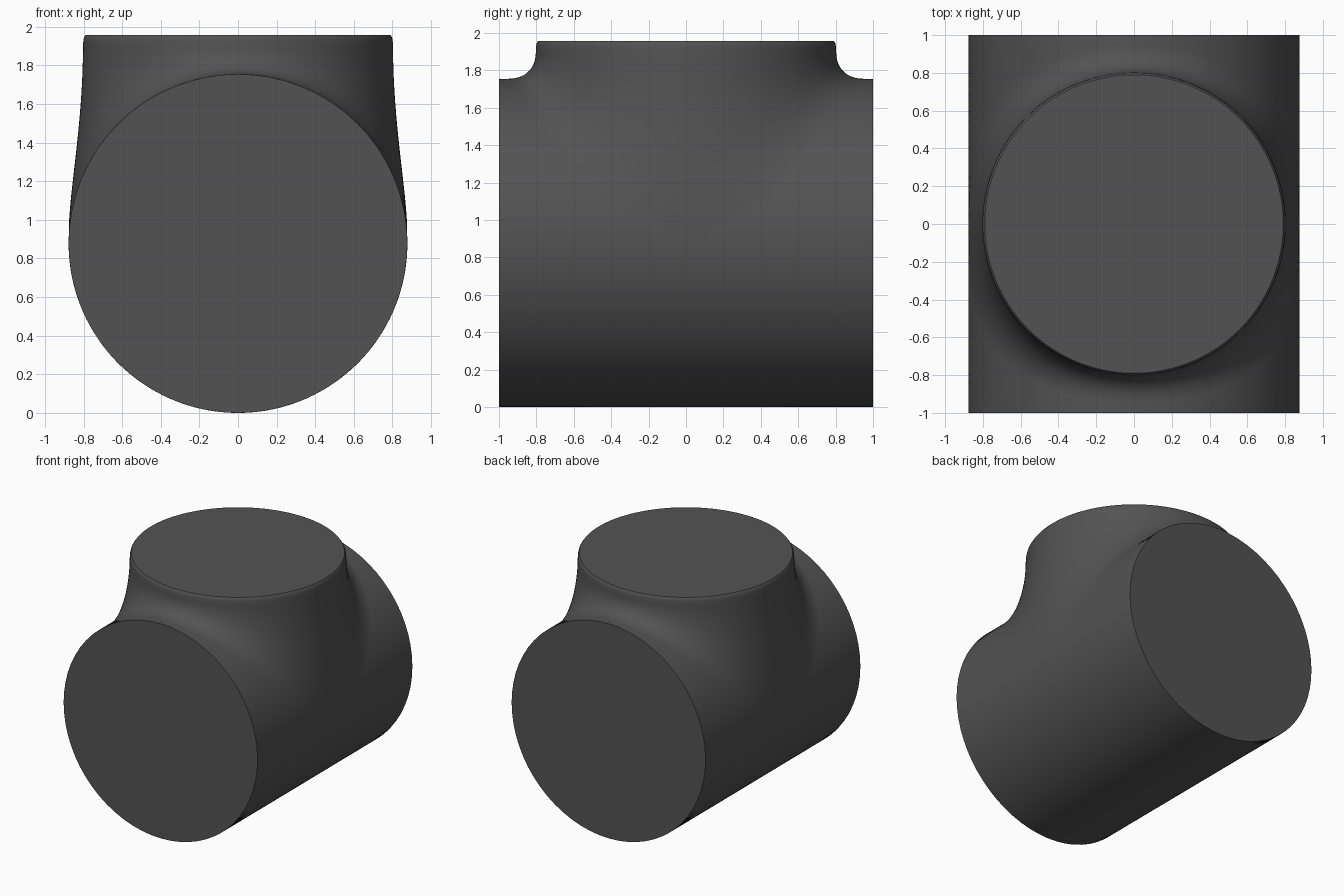
import bpy, bmesh
from math import sin, cos, pi, sqrt, asin
from mathutils import Vector

if "Cube" in bpy.data.objects:
    bpy.data.objects.remove(bpy.data.objects["Cube"])

R, NECK = 0.8775, 0.803       # body radius, neck radius
N, BLEND, BODY = 256, 20, 48  # segments around, blend rings, body rings


def on_body(a, y):
    """Point on the horizontal body, angle a measured from its top line."""
    return Vector((R * sin(a), y, R + R * cos(a)))


def footprint(t):
    """Where the blend meets the body, as (angle, y)."""
    return asin(NECK * cos(t) / R) + 0.36 * cos(t), 0.95 * sin(t)


def outer(i):
    """Walk the edge of the unrolled body sheet, as (angle, y)."""
    q = N // 4
    k, f = divmod((i + q // 2) % N, q)
    s = 2 * f / q - 1
    return [(pi, s), (-pi * s, 1), (-pi, -s), (pi * s, -1)][k]


def column(i):
    """Profile from the top rim, down the neck and blend, out over the body."""
    t = 2 * pi * i / N
    c, s = cos(t), sin(t)
    pts = [Vector((r * c, r * s, z)) for r, z in ((0.79, 1.957), (0.798, 1.945), (0.801, 1.93))]
    # fillet between neck and body, swelling slightly at the sides
    a0, y0 = footprint(t)
    p0 = Vector((NECK * c, NECK * s, 1.9))
    p3 = on_body(a0, y0)
    corner = Vector((NECK * c, NECK * s, R + sqrt(R * R - (NECK * c) ** 2)))
    n = Vector((sin(a0), 0, cos(a0)))
    d = corner - p3
    d -= n * d.dot(n)
    p1, p2 = p0.lerp(corner, 0.62), p3 + d * 0.62 + n * 0.015 * c * c
    for j in range(BLEND):
        u = j / BLEND
        v = 1 - u
        pts.append(p0 * v**3 + p1 * 3 * v * v * u + p2 * 3 * v * u * u + p3 * u**3)
    # body skin out to the ends and the bottom seam
    a1, y1 = outer(i)
    for j in range(BODY + 1):
        u = j / BODY
        pts.append(on_body(a0 + (a1 - a0) * u, y0 + (y1 - y0) * u))
    return pts


bm = bmesh.new()
cols = [[bm.verts.new(p) for p in column(i)] for i in range(N)]
for i in range(N):
    A, B = cols[i], cols[(i + 1) % N]
    for j in range(len(A) - 1):
        bm.faces.new((A[j], A[j + 1], B[j + 1], B[j]))

# close the bottom seam and cap the three openings
bmesh.ops.remove_doubles(bm, verts=bm.verts, dist=1e-4)
bmesh.ops.holes_fill(bm, edges=[e for e in bm.edges if e.is_boundary], sides=0)
bmesh.ops.recalc_face_normals(bm, faces=bm.faces)

mesh = bpy.data.meshes.new("tee_fitting")
bm.to_mesh(mesh)
bm.free()
tee = bpy.data.objects.new("tee_fitting", mesh)
bpy.context.collection.objects.link(tee)

# dark grey finish
dark = bpy.data.materials.new("dark_grey")
dark.diffuse_color = (0.086, 0.086, 0.086, 1)
dark.use_nodes = True
dark.node_tree.nodes["Principled BSDF"].inputs["Base Color"].default_value = dark.diffuse_color
mesh.materials.append(dark)

bpy.context.view_layer.objects.active = tee
tee.select_set(True)
bpy.ops.object.shade_smooth_by_angle(angle=0.6)
